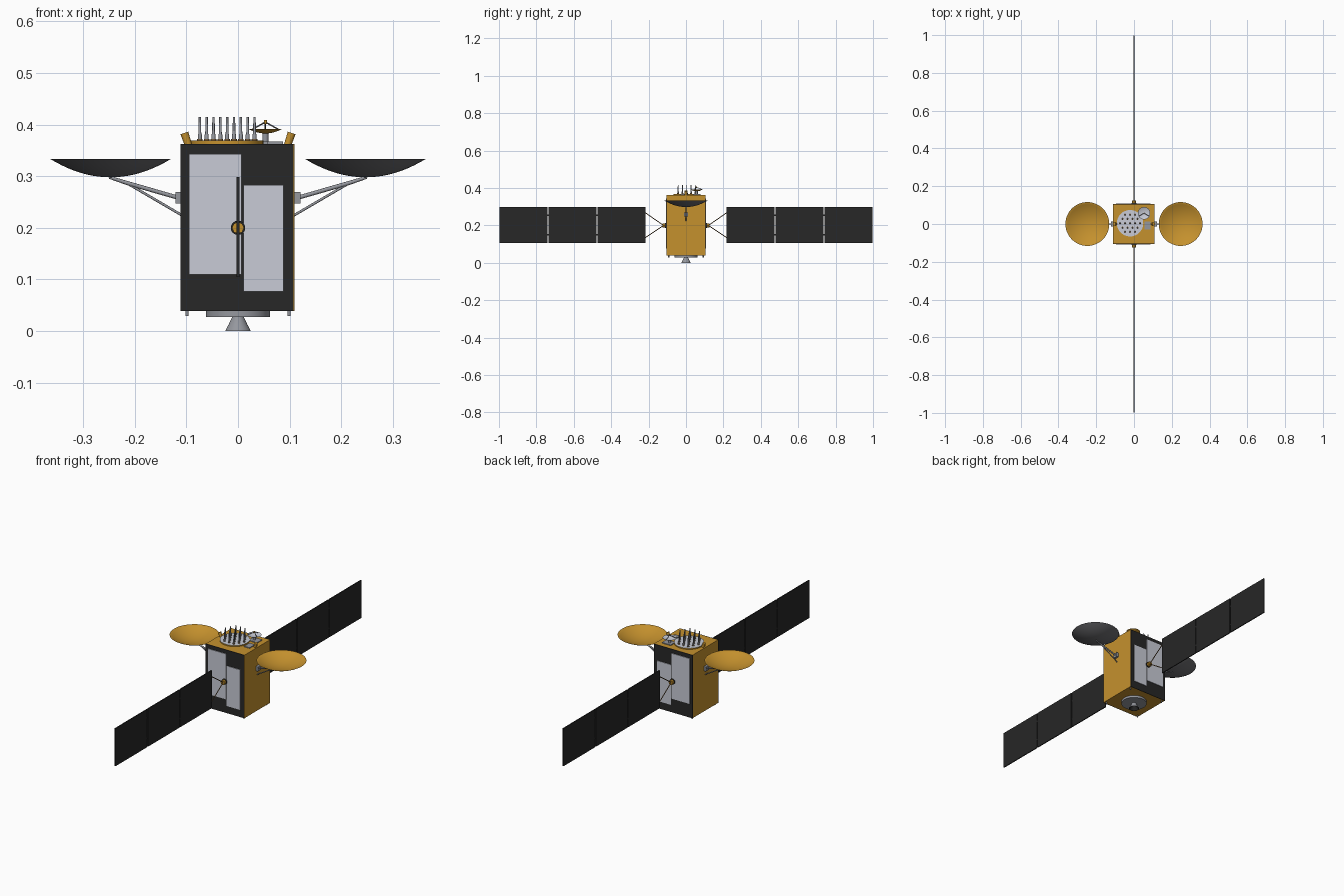
import bpy, bmesh, math
from mathutils import Vector

cube = bpy.data.objects.get("Cube")
if cube:
    bpy.data.objects.remove(cube, do_unlink=True)


def material(name, rgb):
    m = bpy.data.materials.new(name)
    m.use_nodes = True
    m.diffuse_color = (*rgb, 1)
    m.node_tree.nodes["Principled BSDF"].inputs["Base Color"].default_value = (*rgb, 1)
    return m


GOLD = material("gold foil", (0.56, 0.285, 0.027))
BLACK = material("black panel", (0.02, 0.02, 0.02))
LIGHT = material("light radiator", (0.58, 0.60, 0.67))
GREY = material("grey metal", (0.30, 0.31, 0.34))
DARK = material("dark grey backing", (0.15, 0.15, 0.16))
BRONZE = material("bronze", (0.19, 0.11, 0.045))


def finish(name, bm, mats, rule=None, smooth=False):
    """Turn a bmesh into an object; rule gives a material index per face."""
    bmesh.ops.recalc_face_normals(bm, faces=bm.faces)
    bm.normal_update()
    for f in bm.faces:
        if rule:
            f.material_index = rule(f)
    me = bpy.data.meshes.new(name)
    bm.to_mesh(me)
    bm.free()
    for m in mats:
        me.materials.append(m)
    ob = bpy.data.objects.new(name, me)
    bpy.context.collection.objects.link(ob)
    if smooth:
        bpy.ops.object.select_all(action='DESELECT')
        ob.select_set(True)
        bpy.context.view_layer.objects.active = ob
        bpy.ops.object.shade_smooth_by_angle(angle=math.radians(40))
    return ob


def box(name, lo, hi, mat):
    bm = bmesh.new()
    bmesh.ops.create_cube(bm, size=1)
    lo, hi = Vector(lo), Vector(hi)
    for v in bm.verts:
        v.co = (lo + hi) / 2 + v.co * (hi - lo)
    return finish(name, bm, [mat])


def rod(name, a, b, r1, mat, r2=None, sides=10):
    a, b = Vector(a), Vector(b)
    bm = bmesh.new()
    bmesh.ops.create_cone(bm, cap_ends=True, segments=sides, radius1=r1,
                          radius2=r1 if r2 is None else r2, depth=(b - a).length)
    turn = (b - a).to_track_quat('Z', 'Y')
    for v in bm.verts:
        v.co = turn @ v.co + (a + b) / 2
    return finish(name, bm, [mat], smooth=True)


def lathe(name, profile, centre, mats, rule=None, sides=48):
    """Revolve (radius, height) points about a vertical axis."""
    bm = bmesh.new()
    pts = [bm.verts.new((r, 0, z)) for r, z in profile]
    edges = [bm.edges.new(p) for p in zip(pts, pts[1:])]
    bmesh.ops.spin(bm, geom=pts + edges, cent=(0, 0, 0), axis=(0, 0, 1),
                   angle=math.tau, steps=sides, use_merge=False)
    bmesh.ops.remove_doubles(bm, verts=bm.verts, dist=0.00002)
    bmesh.ops.translate(bm, verts=bm.verts, vec=centre)
    return finish(name, bm, mats, rule, smooth=True)


def dish(name, centre, radius, depth, thick, mats):
    """Parabolic bowl; index 0 on the hollow side, 1 on the back."""
    steps = [i / 10 for i in range(11)]
    back = [(radius * t, depth * t * t) for t in steps]
    hollow = [(radius * t * 0.99, thick + (depth - thick) * t * t) for t in reversed(steps)]
    return lathe(name, back + hollow, centre, mats,
                 lambda f: 0 if f.normal.z > 0 else 1)


# Main body
box("body", (-0.110, -0.103, 0.039), (0.1095, 0.103, 0.363), GOLD)

# Equipment walls, radiators and solar wings, front and back
for s, side in ((-1, "front"), (1, "back")):
    def slab(name, x0, x1, y0, y1, z0, z1, mat):
        ys = sorted((s * y0, s * y1))
        return box(side + "_" + name, (x0, ys[0], z0), (x1, ys[1], z1), mat)

    slab("wall", -0.111, 0.1075, 0.1025, 0.105, 0.039, 0.363, BLACK)
    slab("tall_radiator", -0.095, 0.007, 0.104, 0.108, 0.11, 0.343, LIGHT)
    slab("short_radiator", 0.011, 0.088, 0.104, 0.108, 0.077, 0.283, LIGHT)

    # Wing drive hub and triangular yoke
    rod(side + "_hub_flange", (0, s * 0.103, 0.2), (0, s * 0.112, 0.2), 0.014, BLACK, sides=16)
    rod(side + "_hub", (0, s * 0.11, 0.2), (0, s * 0.125, 0.2), 0.0115, GOLD, sides=8)
    for dz in (-0.066, 0.068):
        rod(side + "_yoke_arm", (0, s * 0.12, 0.2), (0, s * 0.218, 0.2 + dz), 0.0022, BRONZE)

    # Three panels with small hinges across the open gaps
    for i in range(3):
        y = 0.216 + i * 0.262
        slab("wing_panel", -0.0025, 0.0025, y, y + 0.257, 0.105, 0.299, BLACK)
        if i:
            for z in (0.15, 0.254):
                slab("hinge", -0.0015, 0.0015, y - 0.006, y + 0.001, z - 0.004, z + 0.004, BLACK)

# Side reflectors with brackets, arms and feed horns
for s, side in ((-1, "right"), (1, "left")):
    dish(side + "_reflector", (s * 0.247, 0, 0.298), 0.116, 0.035, 0.003, [GOLD, DARK])
    xs = sorted((s * 0.107, s * 0.121))
    box(side + "_bracket", (xs[0], -0.012, 0.247), (xs[1], 0.012, 0.27), GREY)
    rod(side + "_arm", (s * 0.118, 0, 0.259), (s * 0.215, 0, 0.287), 0.004, GREY)
    rod(side + "_arm_tip", (s * 0.212, 0, 0.286), (s * 0.249, 0, 0.298), 0.004, GREY, 0.003)
    rod(side + "_brace", (s * 0.108, 0, 0.224), (s * 0.214, 0, 0.286), 0.0025, GREY)
    rod(side + "_feed_horn", (s * 0.096, 0, 0.36), (s * 0.104, 0, 0.384), 0.007, GOLD, 0.008, sides=16)

# Antenna deck with a hexagonal field of posts
deck = Vector((-0.021, 0.004, 0))
lathe("antenna_deck", [(0, 0.362), (0.07, 0.362), (0.07, 0.369), (0, 0.369)], deck,
      [GOLD, LIGHT], lambda f: 1 if f.normal.z > 0.9 else 0)
pitch = 0.0265
for row in range(-2, 3):
    count = 5 - abs(row)
    for k in range(count):
        p = deck + Vector(((k - (count - 1) / 2) * pitch, row * pitch * 0.866, 0))
        lathe("post_cup", [(0, 0.368), (0.0055, 0.368), (0.0055, 0.372), (0, 0.372)],
              p, [BRONZE], sides=12)
        lathe("antenna_post", [(0, 0.37), (0.004, 0.37), (0.004, 0.38), (0.0028, 0.383),
                               (0.0022, 0.415), (0, 0.415)], p, [GREY], sides=10)

# Small steerable dish with pedestal and tripod feed
c = Vector((0.053, 0.057, 0))
box("dish_base", c + Vector((-0.02, -0.02, 0.362)), c + Vector((0.03, 0.02, 0.367)), GREY)
rod("dish_pedestal", c + Vector((0, 0, 0.365)), c + Vector((0, 0, 0.384)), 0.006, GREY, sides=12)
dish("small_dish", c + Vector((0, 0, 0.383)), 0.033, 0.009, 0.0015, [LIGHT, GOLD])
for k in range(3):
    a = math.tau * k / 3 + math.pi / 2
    foot = c + Vector((0.029 * math.cos(a), 0.029 * math.sin(a), 0.391))
    rod("feed_leg", foot, c + Vector((0, 0, 0.405)), 0.0014, DARK, sides=6)
rod("small_feed", c + Vector((0, 0, 0.401)), c + Vector((0, 0, 0.409)), 0.003, GOLD, sides=10)

# Sensor block on the roof
box("roof_sensor", (0.056, -0.03, 0.362), (0.087, 0.014, 0.367), GREY)

# Engine ring, nozzle and corner thrusters underneath
lathe("engine_ring", [(0, 0.04), (0.062, 0.04), (0.062, 0.0275), (0, 0.0275)],
      (0, 0, 0), [GREY])
lathe("nozzle", [(0, 0.035), (0.010, 0.035), (0.011, 0.028), (0.018, 0.013), (0.025, 0),
                 (0.0235, 0), (0.016, 0.013), (0.009, 0.027), (0, 0.027)], (0, 0, 0),
      [GREY, BLACK],
      lambda f: 1 if f.normal.xy.dot(f.calc_center_median().xy) < -1e-5 or f.normal.z < -0.95 else 0)
for x in (-0.099, 0.099):
    for y in (-0.092, 0.092):
        rod("thruster", (x, y, 0.029), (x, y, 0.041), 0.003, GREY)
